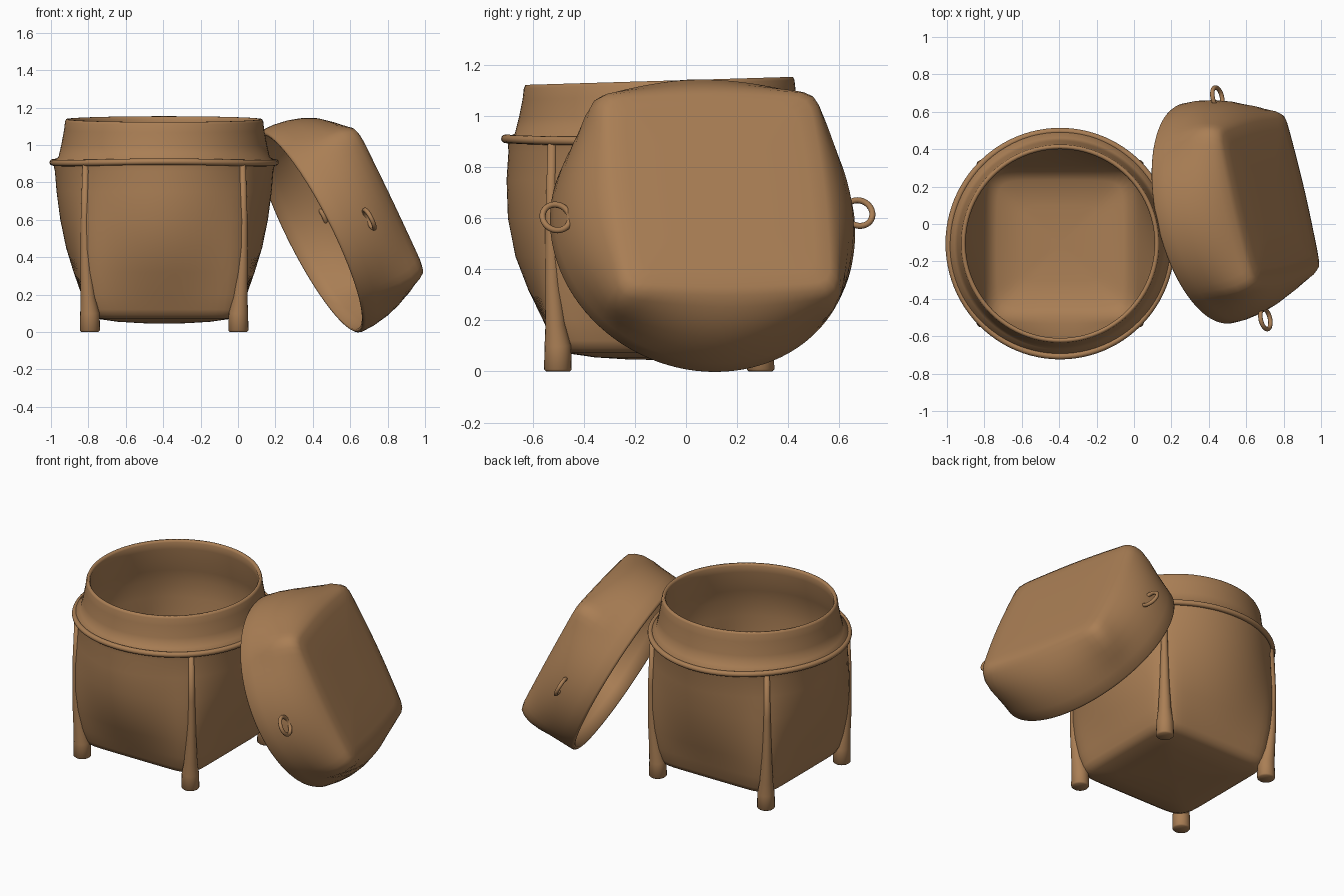
import bpy, bmesh, math
from mathutils import Matrix, Vector

if "Cube" in bpy.data.objects:
    bpy.data.objects.remove(bpy.data.objects["Cube"])

wicker = bpy.data.materials.new("warm brown")
wicker.diffuse_color = (0.40, 0.21, 0.09, 1)
wicker.use_nodes = True
wicker.node_tree.nodes["Principled BSDF"].inputs["Base Color"].default_value = wicker.diffuse_color
N = 96


def finish(name, bm, matrix=Matrix()):
    bmesh.ops.recalc_face_normals(bm, faces=bm.faces)
    me = bpy.data.meshes.new(name)
    bm.to_mesh(me)
    bm.free()
    me.materials.append(wicker)
    for p in me.polygons:
        p.use_smooth = True
    ob = bpy.data.objects.new(name, me)
    ob.matrix_world = matrix
    bpy.context.collection.objects.link(ob)
    return ob


def section(a, half, s, power):
    """Radius at angle a: circle (s=0) blending to rounded square (s=1)."""
    c, d = abs(math.cos(a)), abs(math.sin(a))
    square = (c ** power + d ** power) ** (-1 / power)
    return half * ((1 - s) + s * square)


def loft(profile, power=9):
    """Skin rings (half width, squareness, z); a zero half width closes the end."""
    bm = bmesh.new()
    rings = []
    for half, s, z in profile:
        if half == 0:
            rings.append([bm.verts.new((0, 0, z))])
            continue
        ring = []
        for i in range(N):
            a = 2 * math.pi * i / N
            r = section(a, half, s, power)
            ring.append(bm.verts.new((r * math.cos(a), r * math.sin(a), z)))
        rings.append(ring)
    for A, B in zip(rings, rings[1:]):
        for i in range(N):
            j = (i + 1) % N
            if len(A) == 1:
                bm.faces.new((A[0], B[i], B[j]))
            elif len(B) == 1:
                bm.faces.new((A[i], A[j], B[0]))
            else:
                bm.faces.new((A[i], A[j], B[j], B[i]))
    return bm


def tube(name, pts, radii, sides=20, closed=False, matrix=Matrix()):
    """Round tube through points, with capped ends unless closed."""
    bm = bmesh.new()
    rings = []
    n = len(pts)
    for k, p in enumerate(pts):
        a = pts[k - 1] if closed or k else pts[k]
        b = pts[(k + 1) % n] if closed or k < n - 1 else pts[k]
        t = (b - a).normalized()
        side = t.cross(Vector((0, 0, 1)) if abs(t.z) < 0.9 else Vector((0, 1, 0))).normalized()
        up = side.cross(t)
        rings.append([bm.verts.new(p + radii[k] * (side * math.cos(w) + up * math.sin(w)))
                      for w in (2 * math.pi * i / sides for i in range(sides))])
    for k in range(n if closed else n - 1):
        A, B = rings[k], rings[(k + 1) % n]
        for i in range(sides):
            j = (i + 1) % sides
            bm.faces.new((A[i], A[j], B[j], B[i]))
    if not closed:
        bm.faces.new(rings[0])
        bm.faces.new(rings[-1])
    return finish(name, bm, matrix)


# Basket: round at the top, square at the foot, with a narrower neck
CX, CY = -0.395, -0.105
place = Matrix.Translation((CX, CY, 0))
wall = [(0.42, 1, 0.12), (0.442, 0.95, 0.20), (0.484, 0.72, 0.32), (0.524, 0.48, 0.45),
        (0.555, 0.27, 0.60), (0.575, 0.1, 0.75), (0.584, 0.02, 0.86)]
neck = [(0.565, 0, 0.935), (0.55, 0, 1.0), (0.535, 0, 1.08), (0.53, 0, 1.125)]
T = 0.025
inner = [(0, 1, 0.075), (0.2, 1, 0.082), (0.34, 0.95, 0.10), (0.385, 1, 0.135)]
inner += [(h - T, s, z) for h, s, z in wall[1:] + neck]
outer = [(0.512, 0, 1.138), (0.524, 0, 1.138)] + neck[::-1]
outer += [(0.595, 0, 0.918), (0.592, 0, 0.895)] + wall[::-1]
outer += [(0.405, 1, 0.09), (0.375, 1, 0.073), (0.25, 1, 0.055), (0.12, 1, 0.047), (0, 1, 0.045)]
bm = loft(inner + outer)
for vert in bm.verts:
    co = vert.co
    # fuller front side, and a neck slightly higher at the back
    r = math.hypot(co.x, co.y)
    if r > 0.4 and 0.12 < co.z < 0.9:
        co.y -= 0.04 * max(0, -co.y / r) ** 4 * math.sin(math.pi * (co.z - 0.12) / 0.78)
    co.z += 0.03 * co.y * max(0, min(1, (co.z - 0.9) / 0.2))
finish("basket_body", bm, place)

# Raised band where the lid rests
band = [Vector((0.596 * math.cos(w), 0.602 * math.sin(w), 0.907 + 0.004 * math.sin(3 * w)))
        for w in (2 * math.pi * i / N for i in range(N))]
tube("basket_band", band, [0.017] * N, 12, True, place)

# Legs running up the corners as ribs
for sx, xn in ((-1, "left"), (1, "right")):
    for sy, yn in ((-1, "front"), (1, "back")):
        path = [(0.397, 0.0), (0.397, 0.008), (0.397, 0.10), (0.406, 0.18),
                (0.418, 0.35), (0.425, 0.60), (0.420, 0.90)]
        tube(yn + "_" + xn + "_leg", [Vector((sx * h, sy * h, z)) for h, z in path],
             [0.046, 0.054, 0.052, 0.040, 0.030, 0.021, 0.016], matrix=place)

# Lid frame: u sideways, v up the slope, n towards the closed end
n = Vector((0.874, 0.20, 0.44)).normalized()
u = Vector((-0.228, 0.974, 0.006))
u = (u - n * u.dot(n)).normalized()
v = n.cross(u)
lid = Matrix((u, v, n)).transposed().to_4x4()
lid.translation = (0.385, 0.055, 0.535)

# Lid: round rim, square closed end with bowed edges
side = [(0.602, 0, 0.01), (0.600, 0.03, 0.08), (0.587, 0.14, 0.16), (0.565, 0.30, 0.23),
        (0.530, 0.50, 0.30), (0.487, 0.70, 0.350), (0.451, 0.84, 0.382)]
lid_in = [(0, 1, 0.362), (0.25, 0.9, 0.362), (0.395, 0.85, 0.355)]
lid_in += [(h - T, s, z - 0.012) for h, s, z in side[::-1][1:]]
lid_out = [(0.590, 0, -0.006), (0.598, 0, 0)] + side
lid_out += [(0.420, 0.86, 0.394), (0.36, 0.88, 0.398), (0.2, 0.9, 0.400), (0, 1, 0.401)]
finish("lid", loft(lid_in + lid_out, 15), lid)

# Two small loops on the sides of the lid
for name, cu, depth in (("front_lid_loop", -0.620, 0.195), ("back_lid_loop", 0.592, 0.215)):
    loop = [Vector((cu + 0.055 * math.cos(w), -0.015 + 0.056 * math.sin(w), depth))
            for w in (2 * math.pi * i / 32 for i in range(32))]
    tube(name, loop, [0.012] * 32, 10, True, lid)
